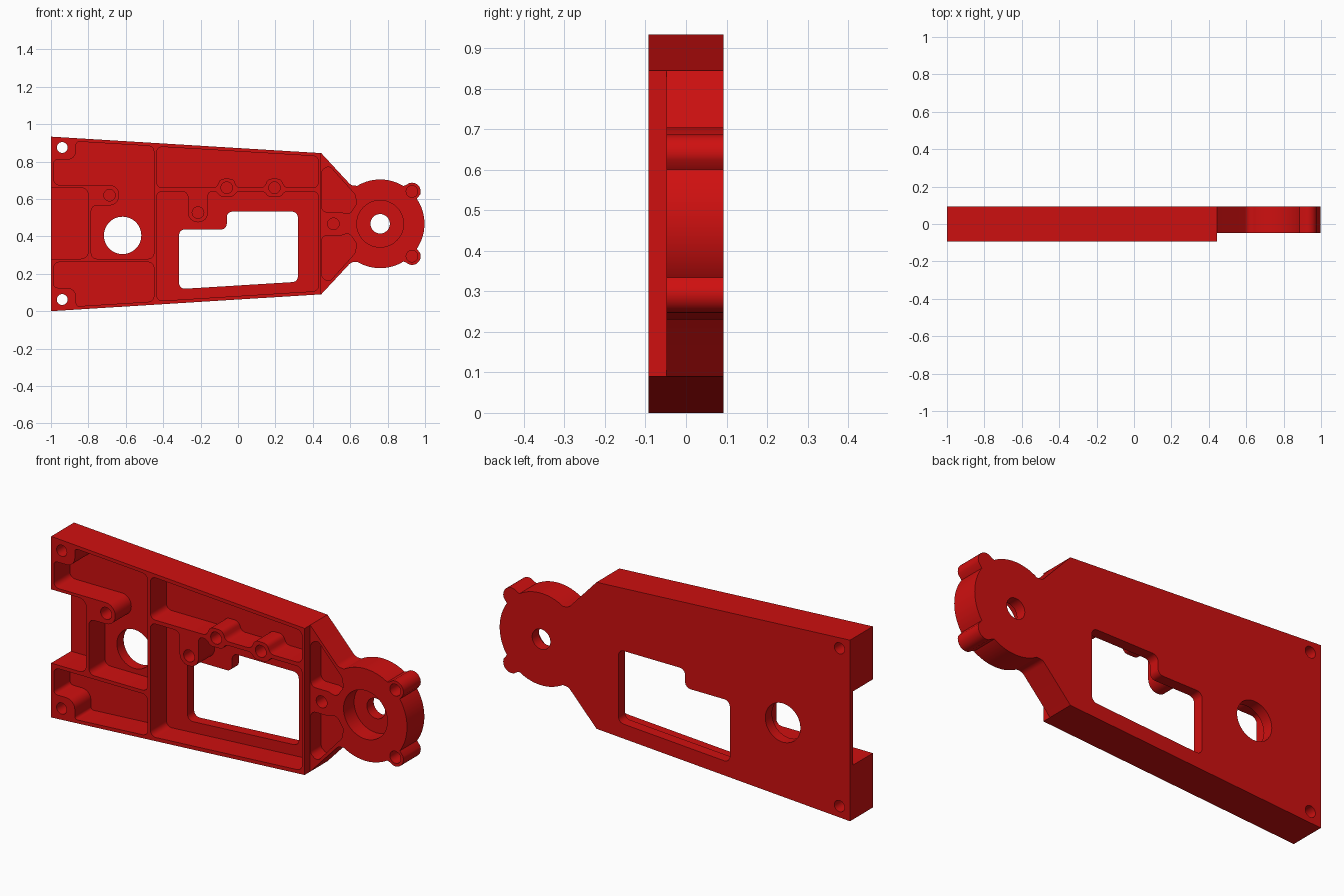
import bpy, bmesh, math
from mathutils import Vector

cube = bpy.data.objects.get("Cube")
if cube:
    bpy.data.objects.remove(cube, do_unlink=True)

FRONT, BACK = -0.093, 0.093      # full plate depth
STEP = -0.048                    # front of the thinner head
FLOOR, NOTCH_FLOOR = 0.038, 0.068
MID = 0.467                      # height of the head's axis
HEAD = Vector((0.76, MID))

red = bpy.data.materials.new("red")
red.use_nodes = True
red.diffuse_color = (0.62, 0.005, 0.005, 1)
red.node_tree.nodes["Principled BSDF"].inputs["Base Color"].default_value = (0.62, 0.005, 0.005, 1)


def rounded(points, radius=0.03, steps=6):
    """Round polygon corners; a point may carry its own radius as third value."""
    out, n = [], len(points)
    for i, p in enumerate(points):
        r = p[2] if len(p) > 2 else radius
        c = Vector(p[:2])
        a = Vector(points[i - 1][:2]) - c
        b = Vector(points[(i + 1) % n][:2]) - c
        if r <= 0:
            out.append(c)
            continue
        half = a.angle(b) / 2
        t = min(r / math.tan(half), 0.49 * min(a.length, b.length))
        r = t * math.tan(half)
        mid = c + (a.normalized() + b.normalized()).normalized() * (r / math.sin(half))
        u, v = c + a.normalized() * t - mid, c + b.normalized() * t - mid
        turn = math.atan2(u.x * v.y - u.y * v.x, u.dot(v))
        for k in range(steps + 1):
            w = turn * k / steps
            out.append(mid + Vector((u.x * math.cos(w) - u.y * math.sin(w),
                                     u.x * math.sin(w) + u.y * math.cos(w))))
    return out


def circle(x, z, r, n=32):
    return [Vector((x + r * math.cos(2 * math.pi * k / n),
                    z + r * math.sin(2 * math.pi * k / n))) for k in range(n)]


def prisms(name, parts):
    """One object from several (outline, y0, y1) prisms."""
    bm = bmesh.new()
    for outline, y0, y1 in parts:
        face = bm.faces.new([bm.verts.new((p[0], y0, p[1])) for p in outline])
        ext = bmesh.ops.extrude_face_region(bm, geom=[face])
        moved = [g for g in ext["geom"] if isinstance(g, bmesh.types.BMVert)]
        bmesh.ops.translate(bm, verts=moved, vec=(0, y1 - y0, 0))
    bmesh.ops.recalc_face_normals(bm, faces=bm.faces)
    mesh = bpy.data.meshes.new(name)
    bm.to_mesh(mesh)
    bm.free()
    mesh.materials.append(red)
    ob = bpy.data.objects.new(name, mesh)
    bpy.context.collection.objects.link(ob)
    return ob


def cut(body, name, parts):
    cutter = prisms(name, parts)
    cutter.hide_render = True
    mod = body.modifiers.new(name, "BOOLEAN")
    mod.operation, mod.solver, mod.object = "DIFFERENCE", "EXACT", cutter
    bpy.context.view_layer.update()
    mesh = bpy.data.meshes.new_from_object(body.evaluated_get(bpy.context.evaluated_depsgraph_get()))
    body.modifiers.clear()
    body.data = mesh
    bpy.data.objects.remove(cutter, do_unlink=True)


def flip(points):
    return [(p[0], 2 * MID - p[1], *p[2:]) for p in points]


# Outline: tapered plate, neck, and round head with two ears
EAR, EAR_R, HEAD_R = Vector((0.17, 0.173)), 0.047, 0.237
arc = []
for k in range(-60, 61):
    a = math.radians(121) * k / 60
    r, off = HEAD_R, abs(a) - EAR.angle(Vector((1, 0)))
    if abs(EAR.length * math.sin(off)) < EAR_R:
        r = max(r, EAR.length * math.cos(off)
                + math.sqrt(EAR_R ** 2 - (EAR.length * math.sin(off)) ** 2))
    arc.append((HEAD.x + r * math.cos(a), HEAD.y + r * math.sin(a), 0))
outline = ([(-1, 0, 0), (0.445, 0.09, 0), (0.605, 0.262, 0.04)] + arc
           + [(0.605, 0.672, 0.04), (0.445, 0.845, 0), (-1, 0.933, 0)])
plate = prisms("mounting_plate", [(rounded(outline), FRONT, BACK)])

# Lower the front of neck and head
F = FRONT - 0.1
cut(plate, "head_step", [([(0.445, -0.2), (1.2, -0.2), (1.2, 1.2), (0.445, 1.2)], F, STEP)])

# Pockets between thin ribs, leaving material for the screw bosses
upper_left = [(-0.985, 0.675), (-0.635, 0.675, 0.053), (-0.635, 0.565, 0.053), (-0.785, 0.565),
              (-0.785, 0.28), (-0.45, 0.28), (-0.45, 0.882), (-0.865, 0.907, 0.015),
              (-0.865, 0.81, 0.065), (-0.985, 0.81, 0.02)]
lower_left = [(-0.985, 0.125, 0.02), (-0.865, 0.125, 0.065), (-0.865, 0.026, 0.015),
              (-0.45, 0.052), (-0.45, 0.262), (-0.985, 0.262)]
upper_mid = [(-0.435, 0.66), (-0.115, 0.66), (-0.095, 0.708), (-0.025, 0.708), (-0.005, 0.66),
             (0.14, 0.66), (0.16, 0.708), (0.23, 0.708), (0.25, 0.66),
             (0.43, 0.66), (0.43, 0.828), (-0.435, 0.88)]
lower_mid = [(-0.435, 0.054), (0.43, 0.108), (0.43, 0.64), (0.25, 0.64), (0.23, 0.612),
             (0.16, 0.612), (0.14, 0.64), (-0.005, 0.64), (-0.025, 0.612), (-0.095, 0.612),
             (-0.115, 0.64), (-0.16, 0.64), (-0.16, 0.475, 0.053), (-0.268, 0.475, 0.053),
             (-0.268, 0.64), (-0.435, 0.64)]
neck = [(0.447, 0.75), (0.485, 0.78), (0.625, 0.625), (0.635, 0.575),
        (0.595, 0.515), (0.55, 0.53), (0.447, 0.53)]
pockets = [upper_left, lower_left, upper_mid, lower_mid, neck, flip(neck)]
cut(plate, "pockets", [(rounded(p), F, FLOOR) for p in pockets]
    + [(circle(*HEAD, 0.125, 48), F, FLOOR)])

# Open notch in the left edge
notch = [(-1.1, 0.28, 0), (-0.8, 0.28, 0.04), (-0.8, 0.66, 0.04), (-1.1, 0.66, 0)]
cut(plate, "edge_notch", [(rounded(notch), F, NOTCH_FLOOR)])

# Stepped window and through holes
B = BACK + 0.1
window = [(-0.315, 0.118), (0.32, 0.157), (0.32, 0.532), (-0.06, 0.532),
          (-0.06, 0.437), (-0.315, 0.437)]
cut(plate, "openings", [(rounded(window), F, B),
                        (circle(-0.617, 0.405, 0.1, 48), F, B),
                        (circle(*HEAD, 0.052), F, B),
                        (circle(-0.94, 0.875, 0.029), F, B),
                        (circle(-0.94, 0.062, 0.029), F, B)])

# Blind screw holes
screws = [(-0.687, 0.62), (-0.06, 0.66), (0.195, 0.66), (-0.214, 0.527), (0.51, MID),
          (HEAD.x + EAR.x, MID + EAR.y), (HEAD.x + EAR.x, MID - EAR.y)]
cut(plate, "screw_holes", [(circle(x, z, 0.031, 24), F, FLOOR + 0.012) for x, z in screws])

# Smooth the round walls, keep edges sharp
bpy.ops.object.select_all(action="DESELECT")
plate.select_set(True)
bpy.context.view_layer.objects.active = plate
bpy.ops.object.shade_smooth_by_angle(angle=math.radians(30))
